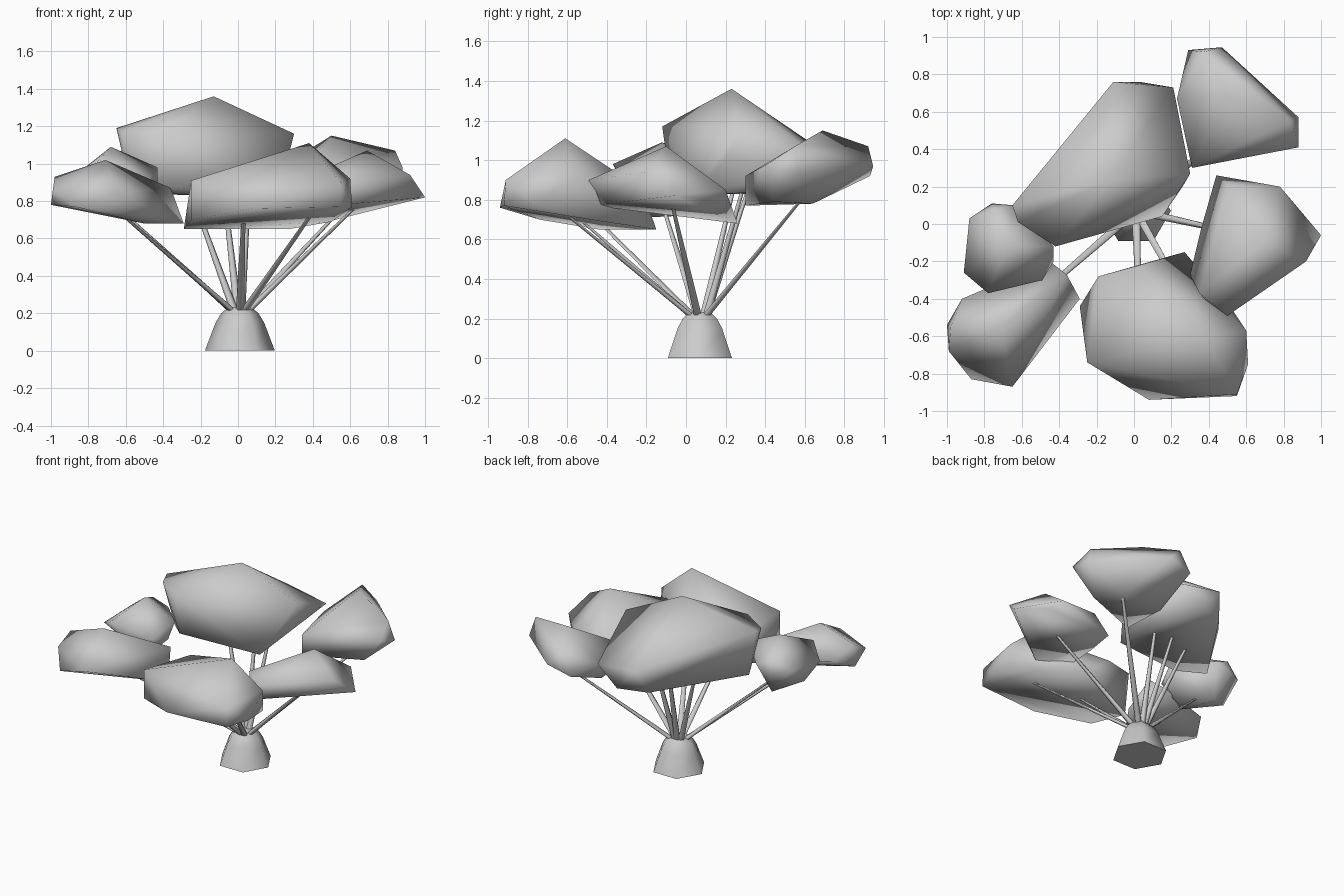
import bpy, bmesh, math
from mathutils import Vector


def finish(bm, name):
    bmesh.ops.recalc_face_normals(bm, faces=bm.faces)
    for f in bm.faces:
        f.smooth = True
    mesh = bpy.data.meshes.new(name)
    bm.to_mesh(mesh)
    bm.free()
    ob = bpy.data.objects.new(name, mesh)
    bpy.context.collection.objects.link(ob)
    return ob


def clump(name, *points):
    """Faceted foliage mass: convex hull of a few corner points."""
    bm = bmesh.new()
    verts = [bm.verts.new(p) for p in points]
    bmesh.ops.convex_hull(bm, input=verts)
    inner = [v for v in bm.verts if not v.link_faces]
    bmesh.ops.delete(bm, geom=inner, context='VERTS')
    return finish(bm, name)


def tube(name, rings, sides):
    """Loft of horizontal regular rings: (centre, radius)."""
    bm = bmesh.new()
    angles = [2 * math.pi * (i + 0.5) / sides - math.pi / 2 for i in range(sides)]
    loops = [[bm.verts.new((c[0] + r * math.cos(a), c[1] + r * math.sin(a), c[2]))
              for a in angles] for c, r in rings]
    for a, b in zip(loops, loops[1:]):
        for i in range(sides):
            j = (i + 1) % sides
            bm.faces.new((a[i], a[j], b[j], b[i]))
    caps = [bm.faces.new(loops[0]), bm.faces.new(loops[-1])]
    # keep the cap rims crisp
    bmesh.ops.split_edges(bm, edges=list({e for f in caps for e in f.edges}))
    return finish(bm, name)


# Stump
tube("stump", [((0.01, 0.07, 0), 0.187), ((0.01, 0.07, 0.15), 0.13),
               ((0.01, 0.07, 0.20), 0.10), ((0.01, 0.07, 0.23), 0.065)], 6)

# Branches fan out from the stump top into each clump
tips = [(-0.68, -0.53, 0.78), (-0.66, -0.12, 0.78), (-0.27, 0.25, 0.90),
        (-0.08, 0.33, 0.90), (0.06, 0.30, 0.90), (0.60, 0.59, 0.81),
        (0.64, -0.07, 0.78), (0.42, -0.66, 0.77), (0.03, -0.58, 0.74)]
for i, tip in enumerate(tips):
    flat = Vector((tip[0] - 0.01, tip[1] - 0.07, 0)).normalized() * 0.03
    root = (0.01 + flat.x, 0.07 + flat.y, 0.20)
    tube(f"branch_{i + 1}", [(root, 0.023), (tip, 0.010)], 6)

# Foliage clumps
clump("foliage_back_top", (-.13, .23, 1.36), (-.65, .10, 1.19), (-.62, .01, 1.17),
      (-.42, -.12, 1.17), (.30, .27, 1.16), (.26, .20, 1.0), (.21, .73, .96),
      (-.11, .76, 1.0), (.03, .76, .84), (-.57, .08, .84), (-.42, -.08, .88),
      (.15, .04, .83), (-.17, .68, .83))
clump("foliage_front", (.38, -.61, 1.11), (-.25, -.74, .91), (-.19, -.28, .86),
      (.03, -.22, .85), (.60, -.57, .92), (.55, -.91, .90), (.61, -.75, .77),
      (.55, -.92, .77), (.08, -.94, .76), (-.29, -.44, .65), (-.25, -.74, .70),
      (.27, -.15, .65), (.50, -.42, .69))
clump("foliage_right", (.69, -.10, 1.07), (.44, .26, .68), (.51, .20, .85),
      (.78, .20, .85), (.84, .13, .80), (1.0, -.06, .82), (.92, -.20, .94),
      (.50, -.49, .90), (.44, -.47, .77), (.30, -.27, .76), (.35, -.37, .92),
      (.36, -.02, .72))
clump("foliage_back_right", (.50, .69, 1.15), (.84, .55, 1.07), (.37, .92, 1.07),
      (.88, .41, .98), (.88, .57, .93), (.31, .30, .77), (.31, .30, .92),
      (.23, .67, .93), (.29, .93, .92), (.47, .945, .97), (.60, .64, .78),
      (.72, .44, .79), (.27, .60, .79))
clump("foliage_front_left", (-.71, -.55, 1.02), (-.98, -.55, .93), (-.99, -.68, .86),
      (-1.0, -.54, .78), (-.92, -.40, .85), (-.65, -.87, .84), (-.87, -.83, .77),
      (-.29, -.40, .68), (-.50, -.48, .68), (-.45, -.20, .80), (-.36, -.27, .87))
clump("foliage_left", (-.68, -.12, 1.09), (-.75, .08, 1.0), (-.88, .03, .93),
      (-.76, .11, .90), (-.64, .10, .95), (-.43, -.12, .98), (-.43, -.20, .88),
      (-.49, -.30, .90), (-.78, -.37, .98), (-.91, -.26, .90), (-.70, 0, .72),
      (-.60, -.22, .71), (-.88, -.12, .80))
